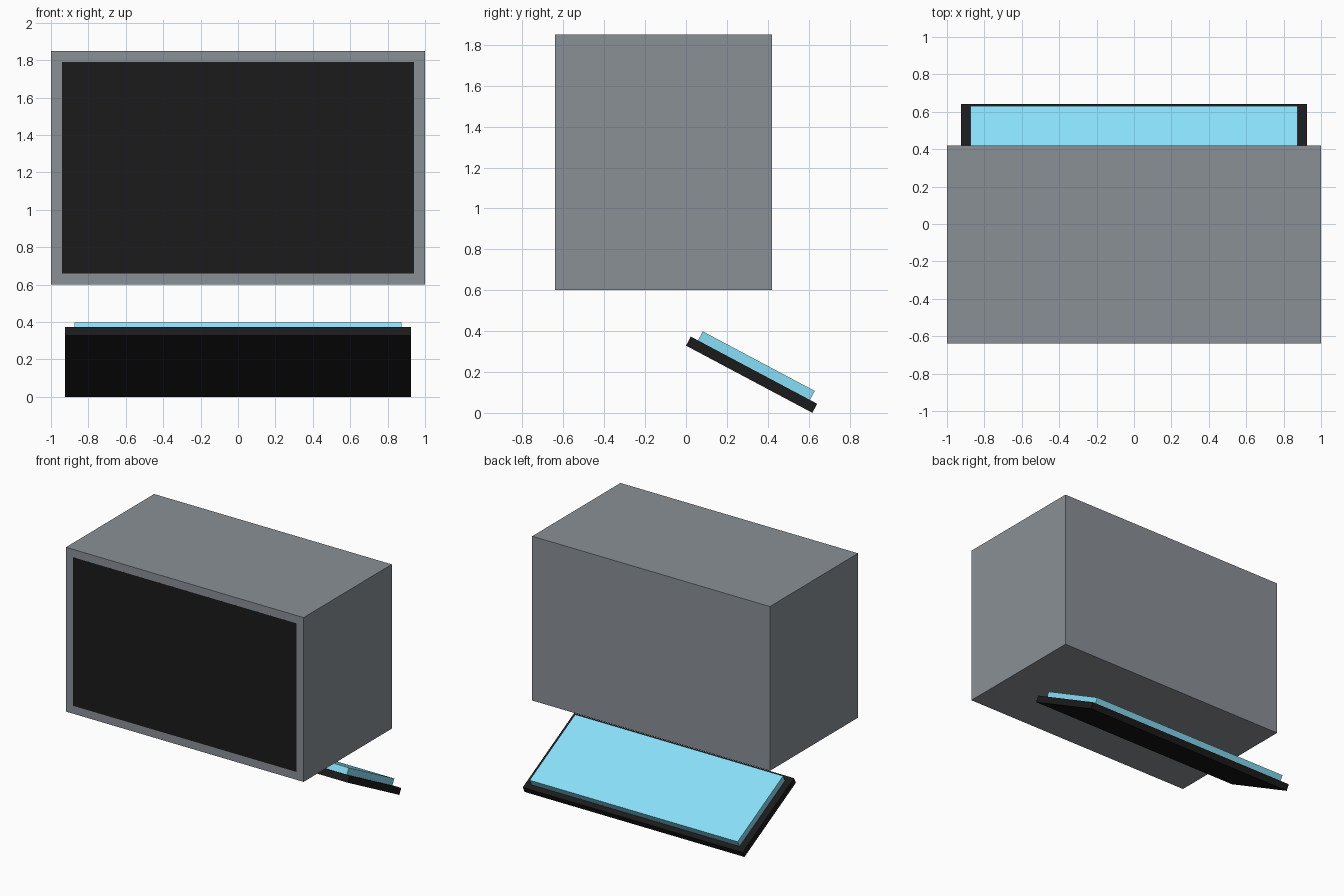
import bpy
from mathutils import Matrix, Vector
from math import radians

if "Cube" in bpy.data.objects:
    bpy.data.objects.remove(bpy.data.objects["Cube"])


def material(name, color):
    mat = bpy.data.materials.new(name)
    mat.diffuse_color = (*color, 1)
    mat.use_nodes = True
    mat.node_tree.nodes["Principled BSDF"].inputs["Base Color"].default_value = mat.diffuse_color
    return mat


def box(name, lo, hi, mat):
    """Axis-aligned box from its minimum and maximum corners."""
    lo, hi = Vector(lo), Vector(hi)
    bpy.ops.mesh.primitive_cube_add(size=1)
    obj = bpy.context.object
    obj.name = name
    obj.data.transform(Matrix.Translation((lo + hi) / 2) @ Matrix.Diagonal((*(hi - lo), 1)))
    obj.data.materials.append(mat)
    return obj


slate = material("slate", (0.255, 0.277, 0.305))
black = material("black", (0.011, 0.011, 0.012))
cyan = material("cyan", (0.25, 0.74, 0.94))

# Monitor housing, with a dark front panel and a back panel set flush in it
BACK, FRONT, RIM = 0.42, -0.64, 0.06
box("housing", (-1, FRONT, 0.6), (1, BACK, 1.85), slate)
box("front_panel", (-1 + RIM, FRONT - 0.0002, 0.6 + RIM), (1 - RIM, FRONT + 0.05, 1.85 - RIM), black)
box("back_panel", (-1 + RIM, BACK - 0.05, 0.6 + RIM), (1 - RIM, BACK - 0.0005, 1.85 - RIM), cyan)

# Tilted console: slab with a raised cyan pad, modelled flat then tipped down to the back
LENGTH, THICK = 0.70, 0.05
slab = box("console_slab", (-0.925, 0, 0), (0.925, LENGTH, THICK), black)
pad = box("console_pad", (-0.875, 0.04, THICK), (0.875, LENGTH - 0.04, 2 * THICK), cyan)
tilt = Matrix.Translation((0, 0, 0.329)) @ Matrix.Rotation(radians(-28), 4, 'X')
for part in (slab, pad):
    part.data.transform(tilt)
